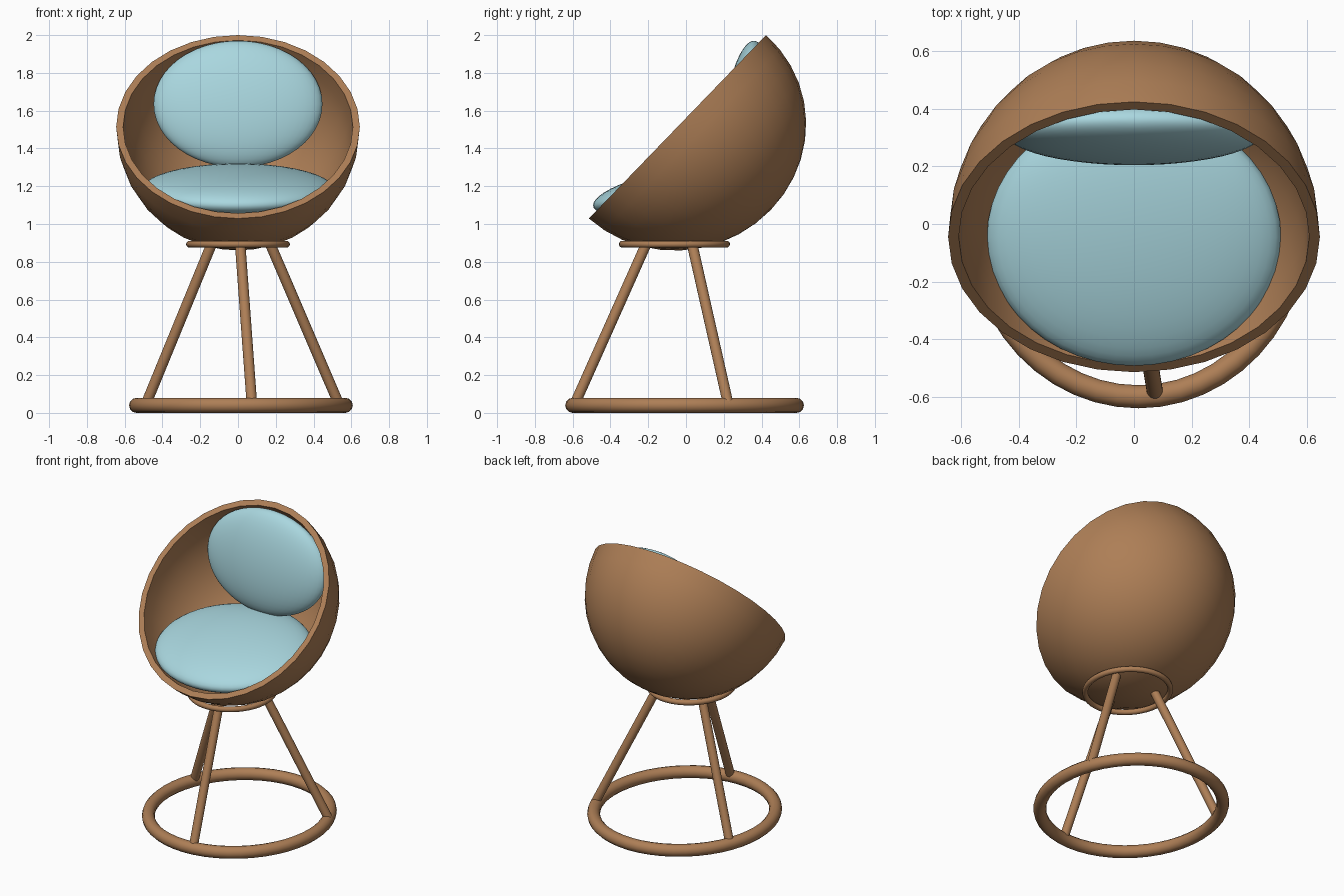
import bpy, bmesh, math
from mathutils import Vector, Matrix

if "Cube" in bpy.data.objects:
    bpy.data.objects.remove(bpy.data.objects["Cube"])


def material(name, rgb):
    m = bpy.data.materials.new(name)
    m.diffuse_color = (*rgb, 1)
    m.use_nodes = True
    m.node_tree.nodes["Principled BSDF"].inputs["Base Color"].default_value = m.diffuse_color
    return m


brown = material("warm brown", (0.42, 0.21, 0.093))
blue = material("pale blue", (0.40, 0.68, 0.74))


def finish(name, bm, mat, angle=40):
    bmesh.ops.recalc_face_normals(bm, faces=bm.faces)
    me = bpy.data.meshes.new(name)
    bm.to_mesh(me)
    bm.free()
    me.materials.append(mat)
    ob = bpy.data.objects.new(name, me)
    bpy.context.collection.objects.link(ob)
    bpy.ops.object.select_all(action='DESELECT')
    ob.select_set(True)
    bpy.context.view_layer.objects.active = ob
    bpy.ops.object.shade_smooth_by_angle(angle=math.radians(angle))
    return ob


def shell():
    # tilted half ellipsoid with a flat rim and an inner wall
    n, rings = 32, 10
    c = Vector((0, -0.045, 1.5145))
    ax = Vector((0.645, 0, 0))
    up = Vector((0, 0.469, 0.4855))
    deep = Vector((0, 0.494, -0.44))
    bm = bmesh.new()
    edges = []
    for scale in (1.0, 0.943):
        loops = []
        for i in range(rings):
            a = math.pi / 2 * i / rings
            r, d = math.cos(a) * scale, math.sin(a) * scale
            loops.append([bm.verts.new(c + ax * r * math.cos(t) + up * r * math.sin(t) + deep * d)
                          for t in (2 * math.pi * k / n for k in range(n))])
        pole = bm.verts.new(c + deep * scale)
        for k in range(n):
            j = (k + 1) % n
            for p, q in zip(loops, loops[1:]):
                bm.faces.new((p[k], p[j], q[j], q[k]))
            bm.faces.new((loops[-1][k], loops[-1][j], pole))
        edges.append(loops[0])
    outer, inner = edges
    for k in range(n):
        j = (k + 1) % n
        bm.faces.new((outer[k], outer[j], inner[j], inner[k]))
    finish("shell", bm, brown)


def cushion(name, centre, half, shear_zy=0.0, shear_yz=0.0):
    # ellipsoid leaned by a shear
    bm = bmesh.new()
    bmesh.ops.create_uvsphere(bm, u_segments=48, v_segments=24, radius=1)
    lean = Matrix.Identity(4)
    lean[2][1], lean[1][2] = shear_zy, shear_yz
    bm.transform(Matrix.Translation(centre) @ lean @ Matrix.Diagonal((*half, 1)))
    finish(name, bm, blue)


def ring(name, centre, rx, ry, minor, n=48, m=12):
    bm = bmesh.new()
    loops = []
    for i in range(n):
        t = 2 * math.pi * i / n
        loop = []
        for k in range(m):
            a = 2 * math.pi * k / m
            d = minor * math.cos(a)
            loop.append(bm.verts.new((centre[0] + (rx + d) * math.cos(t),
                                      centre[1] + (ry + d) * math.sin(t),
                                      centre[2] + minor * math.sin(a))))
        loops.append(loop)
    for i in range(n):
        p, q = loops[i], loops[(i + 1) % n]
        for k in range(m):
            j = (k + 1) % m
            bm.faces.new((p[k], p[j], q[j], q[k]))
    finish(name, bm, brown)


def leg(name, a, b, r):
    a, b = Vector(a), Vector(b)
    d = b - a
    bm = bmesh.new()
    bmesh.ops.create_cone(bm, cap_ends=True, segments=20, radius1=r, radius2=r, depth=d.length)
    bm.transform(Matrix.Translation((a + b) / 2) @ d.to_track_quat('Z', 'Y').to_matrix().to_4x4())
    finish(name, bm, brown)


shell()
cushion("seat_cushion", (0, -0.045, 1.18), (0.51, 0.447, 0.115), shear_zy=0.18)
cushion("back_cushion", (0, 0.318, 1.635), (0.447, 0.106, 0.335), shear_yz=0.125)

# stand
ring("support_ring", (0, -0.061, 0.893), 0.257, 0.276, 0.018)
ring("base_ring", (0.0155, -0.0075, 0.04), 0.5525, 0.592, 0.04)
leg("front_leg", (0.074, -0.592, 0.04), (0.011, -0.208, 0.9), 0.028)
leg("left_leg", (-0.49, 0.225, 0.04), (-0.137, 0.031, 0.9), 0.028)
leg("right_leg", (0.537, 0.225, 0.04), (0.168, 0.031, 0.9), 0.028)
